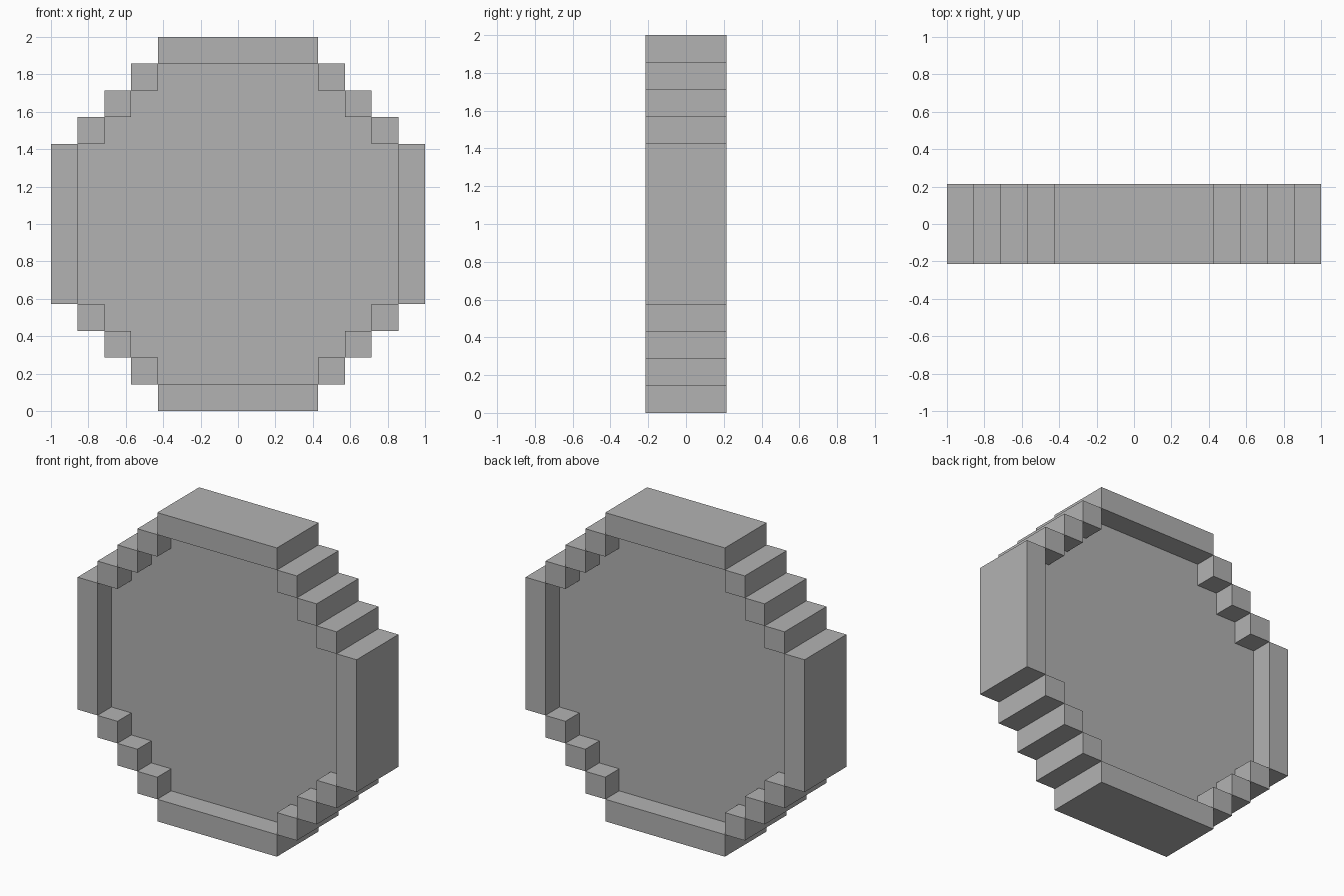
import bpy
import bmesh

cube = bpy.data.objects.get("Cube")
if cube:
    bpy.data.objects.remove(cube, do_unlink=True)

CELL = 1 / 7  # edge of one block; the disc is 14 blocks across

grey = bpy.data.materials.new("plain_grey")
grey.use_nodes = True
colour = (0.448, 0.448, 0.448, 1)
grey.diffuse_color = colour
grey.node_tree.nodes["Principled BSDF"].inputs["Base Color"].default_value = colour


def slab(name, outline, depth):
    """Extrude an outline of (x, z) block units, centred on the disc, along y."""
    bm = bmesh.new()
    face = bm.faces.new([bm.verts.new((x * CELL, -depth * CELL / 2, 1 + z * CELL))
                         for x, z in outline])
    extruded = bmesh.ops.extrude_face_region(bm, geom=[face])["geom"]
    moved = [g for g in extruded if isinstance(g, bmesh.types.BMVert)]
    bmesh.ops.translate(bm, verts=moved, vec=(0, depth * CELL, 0))
    bmesh.ops.recalc_face_normals(bm, faces=bm.faces)
    mesh = bpy.data.meshes.new(name)
    bm.to_mesh(mesh)
    bm.free()
    mesh.materials.append(grey)
    obj = bpy.data.objects.new(name, mesh)
    bpy.context.collection.objects.link(obj)
    return obj


def block(name, x0, x1, z0, z1):
    return slab(name, [(x0, z0), (x1, z0), (x1, z1), (x0, z1)], 3)


# Recessed panel: one stepped quarter, mirrored around the disc
quarter = [(6, 3), (5, 3), (5, 4), (4, 4), (4, 5), (3, 5), (3, 6)]
upper = quarter + [(-x, z) for x, z in reversed(quarter)]
slab("centre_panel", upper + [(-x, -z) for x, z in upper], 1)

# Long rim bars
block("top_bar", -3, 3, 6, 7)
block("bottom_bar", -3, 3, -7, -6)
block("left_bar", 6, 7, -3, 3)
block("right_bar", -7, -6, -3, 3)

# Diagonal steps of the rim
for side, sx in (("left", 1), ("right", -1)):
    for level, sz in (("upper", 1), ("lower", -1)):
        for i in range(3):
            x, z = 3 + i, 5 - i
            xs = sorted((sx * x, sx * (x + 1)))
            zs = sorted((sz * z, sz * (z + 1)))
            block(f"{level}_{side}_step_{i + 1}", *xs, *zs)
